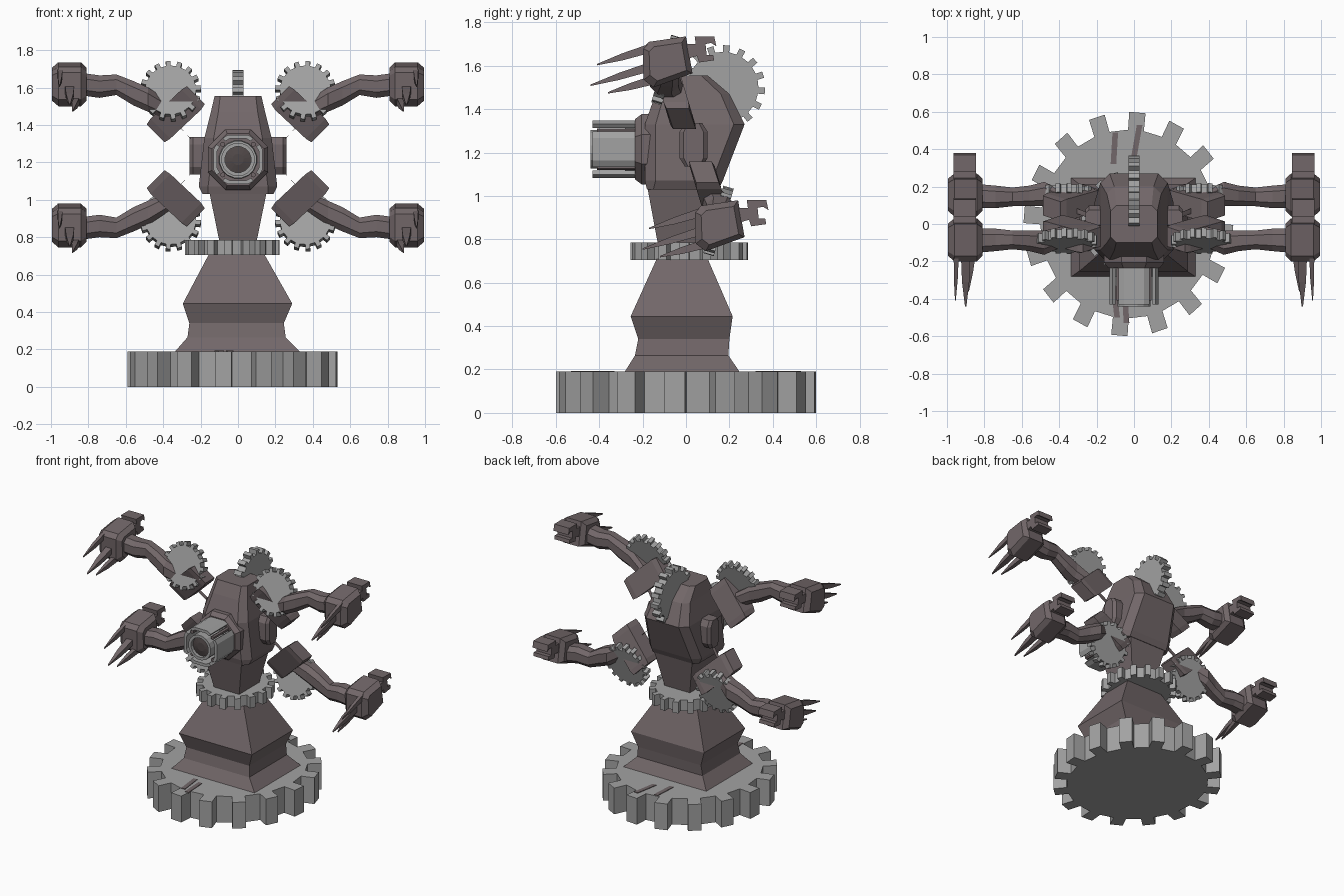
import bpy
import bmesh
from math import pi, cos, sin
from mathutils import Matrix, Vector

if "Cube" in bpy.data.objects:
    bpy.data.objects.remove(bpy.data.objects["Cube"])


def material(name, rgb):
    m = bpy.data.materials.new(name)
    m.use_nodes = True
    m.diffuse_color = (*rgb, 1)
    m.node_tree.nodes["Principled BSDF"].inputs["Base Color"].default_value = (*rgb, 1)
    return m


BROWN = material("warm brown metal", (0.17, 0.137, 0.142))
GREY = material("gear grey", (0.36, 0.36, 0.36))
DARK = material("dark brown", (0.08, 0.065, 0.065))


def loft(name, rings, mat, place=lambda p: p):
    """Skin a list of equal point rings and cap both ends."""
    bm = bmesh.new()
    rows = [[bm.verts.new(place(Vector(p))) for p in r] for r in rings]
    n = len(rows[0])
    for a, b in zip(rows, rows[1:]):
        for i in range(n):
            bm.faces.new((a[i], a[(i + 1) % n], b[(i + 1) % n], b[i]))
    bm.faces.new(rows[0])
    bm.faces.new(rows[-1])
    bmesh.ops.recalc_face_normals(bm, faces=bm.faces)
    me = bpy.data.meshes.new(name)
    bm.to_mesh(me)
    bm.free()
    me.materials.append(mat)
    ob = bpy.data.objects.new(name, me)
    bpy.context.collection.objects.link(ob)
    return ob


def rect(x0, x1, y0, y1, z):
    return [(x0, y0, z), (x1, y0, z), (x1, y1, z), (x0, y1, z)]


def chamfered(hx, y0, y1, z, c):
    return [(-hx + c, y0, z), (hx - c, y0, z), (hx, y0 + c, z), (hx, y1 - c, z),
            (hx - c, y1, z), (-hx + c, y1, z), (-hx, y1 - c, z), (-hx, y0 + c, z)]


def disc(r, n, z, turn=0.5):
    return [(r * cos(2 * pi * (i + turn) / n), r * sin(2 * pi * (i + turn) / n), z)
            for i in range(n)]


def gear(name, at, radius, height, rot=Matrix(), squash=1, place=lambda p: p):
    """Sixteen-tooth cog lying about its own z axis, then rotated and placed."""
    outline = []
    for k in range(16):
        mid = 2 * pi * (k - 0.22) / 16
        for da, r in ((-.09, .84), (-.078, 1), (.078, 1), (.09, .84)):
            outline.append((squash * radius * r * cos(mid + da), radius * r * sin(mid + da)))
    rings = [[(x, y, s * height / 2) for x, y in outline] for s in (-1, 1)]
    return loft(name, rings, GREY, lambda p: place(rot @ p + Vector(at)))


# Base cog with worn stripes
gear("base_gear", (-.03, 0, .095), .6, .19, squash=.935)
for i, (x, y, lean) in enumerate(((-.1, .42, .01), (.03, .46, .03), (-.11, -.4, -.02), (-.05, -.43, -.01))):
    loft(f"base_stripe_{i}", [[(x - .015 - lean, y - .1, z), (x + .015 - lean, y - .1, z),
                               (x + .015, y + .07, z), (x - .015, y + .07, z)] for z in (.185, .194)], BROWN)

# Pedestal, collar cog and neck
loft("pedestal", [rect(-.34, .335, -.285, .25, .185), rect(-.27, .255, -.235, .195, .265),
                  rect(-.26, .245, -.22, .2, .34), rect(-.295, .29, -.255, .215, .445),
                  rect(-.155, .14, -.135, .1, .71)], BROWN)
gear("collar_gear", (-.03, .015, .745), .27, .08, squash=.935)
loft("neck", [rect(-.1, .1, -.13, .1, .78), rect(-.155, .155, -.18, .15, 1.05)], BROWN)

# Faceted torso and back cog
loft("torso", [chamfered(.19, -.18, .15, 1.03, .03), chamfered(.21, -.19, .17, 1.07, .05),
               chamfered(.18, -.19, .27, 1.33, .05), chamfered(.145, -.14, .2, 1.47, .04),
               chamfered(.125, -.1, .1, 1.555, .03)], BROWN)
gear("back_gear", (0, .17, 1.5), .195, .06, Matrix.Rotation(pi / 2, 4, 'Y'))

# Front barrel: local z runs forward from the chest


def forward(p):
    return Vector((p.x, -p.z, p.y + 1.215))


loft("barrel_collar", [disc(.175, 8, .15), disc(.175, 8, .205), disc(.15, 8, .235)], BROWN, forward)
loft("barrel_root", [disc(.105, 16, .2), disc(.1, 16, .28)], GREY, forward)
loft("barrel", [disc(.09, 16, .2), disc(.09, 16, .44), disc(.07, 16, .44), disc(.07, 16, .40)], GREY, forward)
loft("barrel_core", [disc(.072, 16, .39), disc(.072, 16, .415), disc(.03, 16, .425)], DARK, forward)
for k in range(4):
    arc = [(r, pi * k / 2 + a) for r, seq in ((.142, (-.62, -.38, .38, .62)), (.12, (.62, .38, -.38, -.62)))
           for a in seq]
    loft(f"barrel_plate_{k}", [[(r * cos(a), r * sin(a), z) for r, a in arc] for z in (.19, .43)],
         GREY, forward)
    a = pi * (k / 2 + .25)
    loft(f"barrel_rod_{k}", [[(x + .115 * cos(a), y + .115 * sin(a), z) for x, y, z in disc(.014, 6, h)]
                             for h in (.2, .41)], BROWN, forward)

# Arms: lower pair is the upper pair turned about the shoulder axis
for side, sname in ((1, "left"), (-1, "right")):
    loft(f"{sname}_shoulder_bracket",
         [[(side * x, .035 + y, 1.235 + z) for y, z in
           ((-s, -.1), (s, -.1), (.065 * k, -.06), (.065 * k, .06), (s, .1), (-s, .1),
            (-.065 * k, .06), (-.065 * k, -.06))] for x, s, k in ((.16, .04, 1), (.24, .04, 1), (.258, .025, .7))],
         BROWN)
    for up, uname in ((True, "upper"), (False, "lower")):
        tag = f"{sname}_{uname}"

        def turn(p):
            return Vector((side * p.x, p.y, p.z) if up else (side * p.x, .06 - p.y, 2.465 - p.z))

        def lean(z):
            return -.09 - .3 * (z - 1.58)

        # Slanted shoulder block
        rings = []
        for x, z, g in ((.225, 1.56, .9), (.25, 1.535, 1), (.415, 1.38, 1), (.44, 1.355, .9)):
            rings.append([(x + s * .053 * g, lean(z + s * .053) + t * .058 * g, z + s * .053 * g)
                          for s, t in ((-1, -1), (1, -1), (1, 1), (-1, 1))])
        loft(f"{tag}_shoulder_block", rings, BROWN, turn)
        gear(f"{tag}_gear", (.36, lean(1.58), 1.58), .162, .05,
             Matrix.Rotation(pi / 2 - .29, 4, 'X'), place=turn)

        # Thin strut back to the bracket
        loft(f"{tag}_strut", [[(x + a, y + b, z + a) for a, b in ((-.01, 0), (0, -.014), (.01, 0), (0, .014))]
                              for x, y, z in ((.2, .03, 1.27), (.36, -.03, 1.44))], BROWN, turn)

        # Segmented forearm
        rings = []
        for x, y, z, hy, hz in ((.36, -.06, 1.47, .05, .05), (.48, -.1, 1.535, .065, .065),
                                (.56, -.09, 1.57, .055, .065), (.65, -.085, 1.615, .05, .055),
                                (.74, -.085, 1.605, .06, .06), (.85, -.09, 1.62, .065, .06)):
            rings.append([(x, y + hy * a, z + hz * b) for a, b in
                          ((-1, -.5), (-.5, -1), (.5, -1), (1, -.5), (1, .5), (.5, 1), (-.5, 1), (-1, .5))])
        loft(f"{tag}_forearm", rings, BROWN, turn)

        # Hands keep the same pose on both pairs
        def hold(p):
            return Vector((side * p.x, p.y + (0 if up else .24), p.z - (0 if up else .755)))

        palm = ((-.2, 1.68), (-.17, 1.71), (.0, 1.735), (.03, 1.565), (-.15, 1.5), (-.195, 1.535))
        rings = []
        for x, g in ((.81, .75), (.84, 1), (.96, 1), (.995, .75)):
            rings.append([(x, -.08 + (y + .08) * g, 1.62 + (z - 1.62) * g) for y, z in palm])
        loft(f"{tag}_hand", rings, BROWN, hold)

        # Tapering claws
        for i, (x, hx, y0, z0, tx, ty, tz) in enumerate(((.95, .014, -.15, 1.685, .955, -.41, 1.605),
                                                         (.9, .026, -.15, 1.6, .9, -.44, 1.51),
                                                         (.86, .018, -.13, 1.54, .885, -.36, 1.475))):
            rings = []
            for f, g in ((0, 1), (.55, .75), (1, .15)):
                cx, cy, cz = x + (tx - x) * f, y0 + (ty - y0) * f, z0 + (tz - z0) * f
                rings.append([(cx + hx * g * a, cy, cz + .022 * g * b)
                              for a, b in ((-1, -1), (1, -1), (1, 1), (-1, 1))])
            loft(f"{tag}_claw_{i}", rings, BROWN, hold)

        # Notched clamp behind the hand
        clamp = ((.0, 1.63), (.05, 1.645), (.06, 1.615), (.13, 1.625), (.125, 1.65), (.095, 1.65),
                 (.09, 1.70), (.115, 1.705), (.14, 1.69), (.13, 1.735), (.04, 1.735), (.045, 1.7), (.0, 1.7))
        loft(f"{tag}_clamp", [[(x, y, z) for y, z in clamp] for x in (.845, .965)], BROWN, hold)
